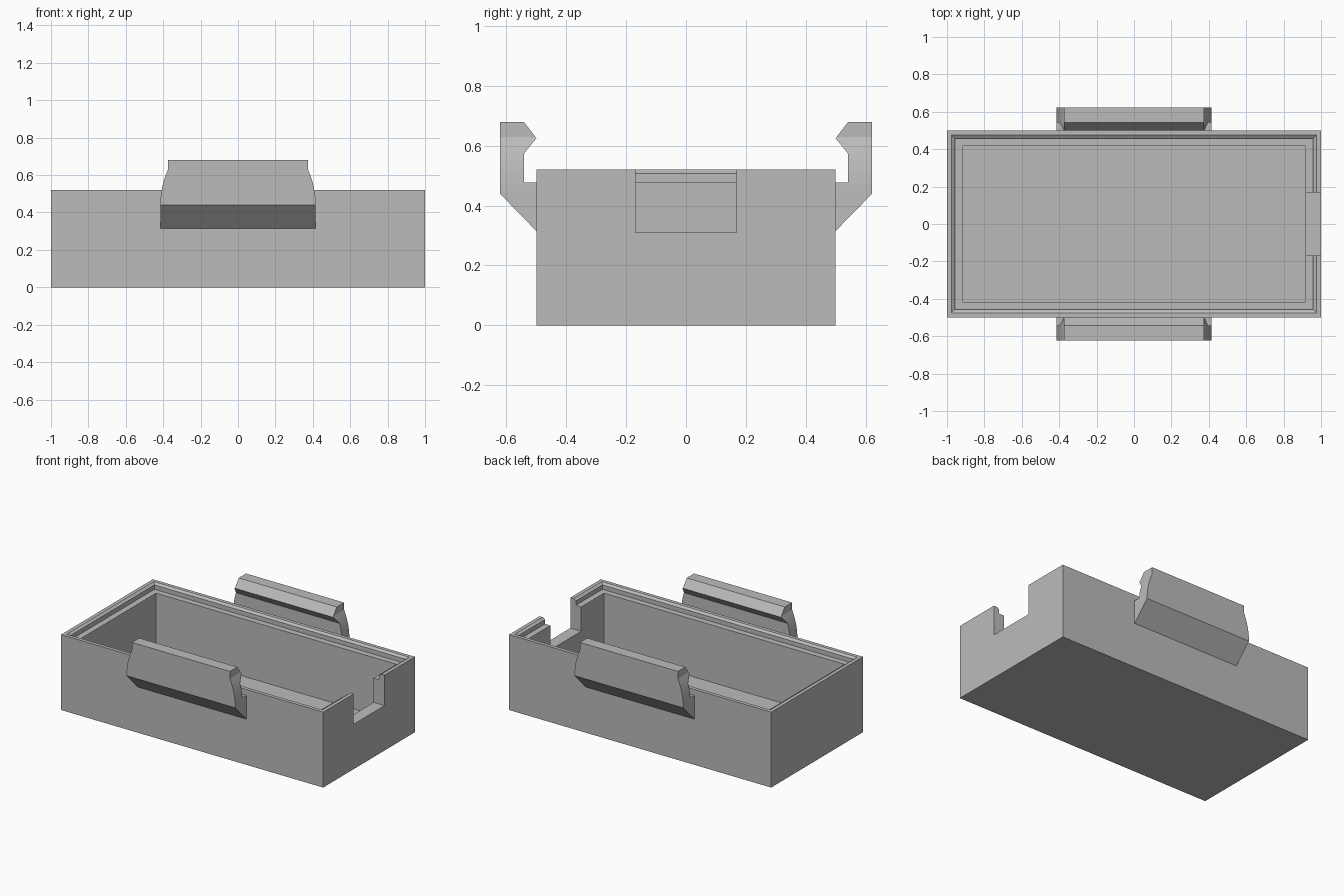
import bpy
import bmesh
from math import radians, sqrt

if "Cube" in bpy.data.objects:
    bpy.data.objects.remove(bpy.data.objects["Cube"], do_unlink=True)

grey = bpy.data.materials.new("plain grey")
grey.use_nodes = True
colour = (0.5, 0.5, 0.5, 1)
grey.diffuse_color = colour
grey.node_tree.nodes["Principled BSDF"].inputs["Base Color"].default_value = colour


def make_object(name, bm):
    bmesh.ops.recalc_face_normals(bm, faces=bm.faces)
    mesh = bpy.data.meshes.new(name)
    bm.to_mesh(mesh)
    bm.free()
    mesh.materials.append(grey)
    obj = bpy.data.objects.new(name, mesh)
    bpy.context.collection.objects.link(obj)
    return obj


def activate(obj):
    bpy.ops.object.select_all(action="DESELECT")
    obj.select_set(True)
    bpy.context.view_layer.objects.active = obj


# Tray: rectangular rings (inset, height) from the underside up over the rim to the floor
WALL, HEIGHT = 0.083, 0.52
rings = [(0, 0), (0, HEIGHT), (0.025, HEIGHT), (0.042, 0.508),
         (0.042, 0.478), (WALL, 0.478), (WALL, WALL)]
bm = bmesh.new()
loops = []
for inset, z in rings:
    x, y = 1 - inset, 0.5 - inset
    loops.append([bm.verts.new((sx * x, sy * y, z))
                  for sx, sy in ((-1, -1), (1, -1), (1, 1), (-1, 1))])
for low, high in zip(loops, loops[1:]):
    for i in range(4):
        j = (i + 1) % 4
        bm.faces.new((low[i], low[j], high[j], high[i]))
bm.faces.new(loops[0][::-1])
bm.faces.new(loops[-1])
tray = make_object("tray", bm)

# Cable notch through the left end wall
bm = bmesh.new()
bmesh.ops.create_cube(bm, size=1)
for v in bm.verts:
    v.co = (0.95 + v.co.x * 0.2, v.co.y * 0.336, 0.51 + v.co.z * 0.4)
cutter = make_object("notch_cutter", bm)
cutter.hide_render = True
cut = tray.modifiers.new("notch", "BOOLEAN")
cut.operation = "DIFFERENCE"
cut.solver = "EXACT"
cut.object = cutter
activate(tray)
bpy.ops.object.modifier_apply(modifier="notch")
bpy.data.objects.remove(cutter, do_unlink=True)

# Snap clips: hooked side profile (y, z) with ends that curve in towards the top
hook = [(0.5, 0.315), (0.622, 0.44), (0.622, 0.68), (0.542, 0.68),
        (0.5, 0.625), (0.542, 0.573), (0.542, 0.478), (0.5, 0.478)]
CURVE_START, CURVE_END, RADIUS = 0.44, 0.63, 0.46


def half_width(z):
    rise = min(max(z - CURVE_START, 0), CURVE_END - CURVE_START)
    return 0.415 - RADIUS + sqrt(RADIUS ** 2 - rise ** 2)


def make_clip(name, side):
    bm = bmesh.new()
    profile = bm.faces.new([bm.verts.new((-1, side * y, z)) for y, z in hook])
    swept = bmesh.ops.extrude_face_region(bm, geom=[profile])["geom"]
    bmesh.ops.translate(bm, vec=(2, 0, 0),
                        verts=[g for g in swept if isinstance(g, bmesh.types.BMVert)])
    steps = 12
    for i in range(steps + 1):
        z = CURVE_START + (CURVE_END - CURVE_START) * i / steps
        bmesh.ops.bisect_plane(bm, geom=bm.verts[:] + bm.edges[:] + bm.faces[:],
                               plane_co=(0, 0, z), plane_no=(0, 0, 1))
    for v in bm.verts:
        v.co.x *= half_width(v.co.z)
    clip = make_object(name, bm)
    activate(clip)
    bpy.ops.object.shade_smooth_by_angle(angle=radians(20))


make_clip("front_clip", -1)
make_clip("back_clip", 1)
